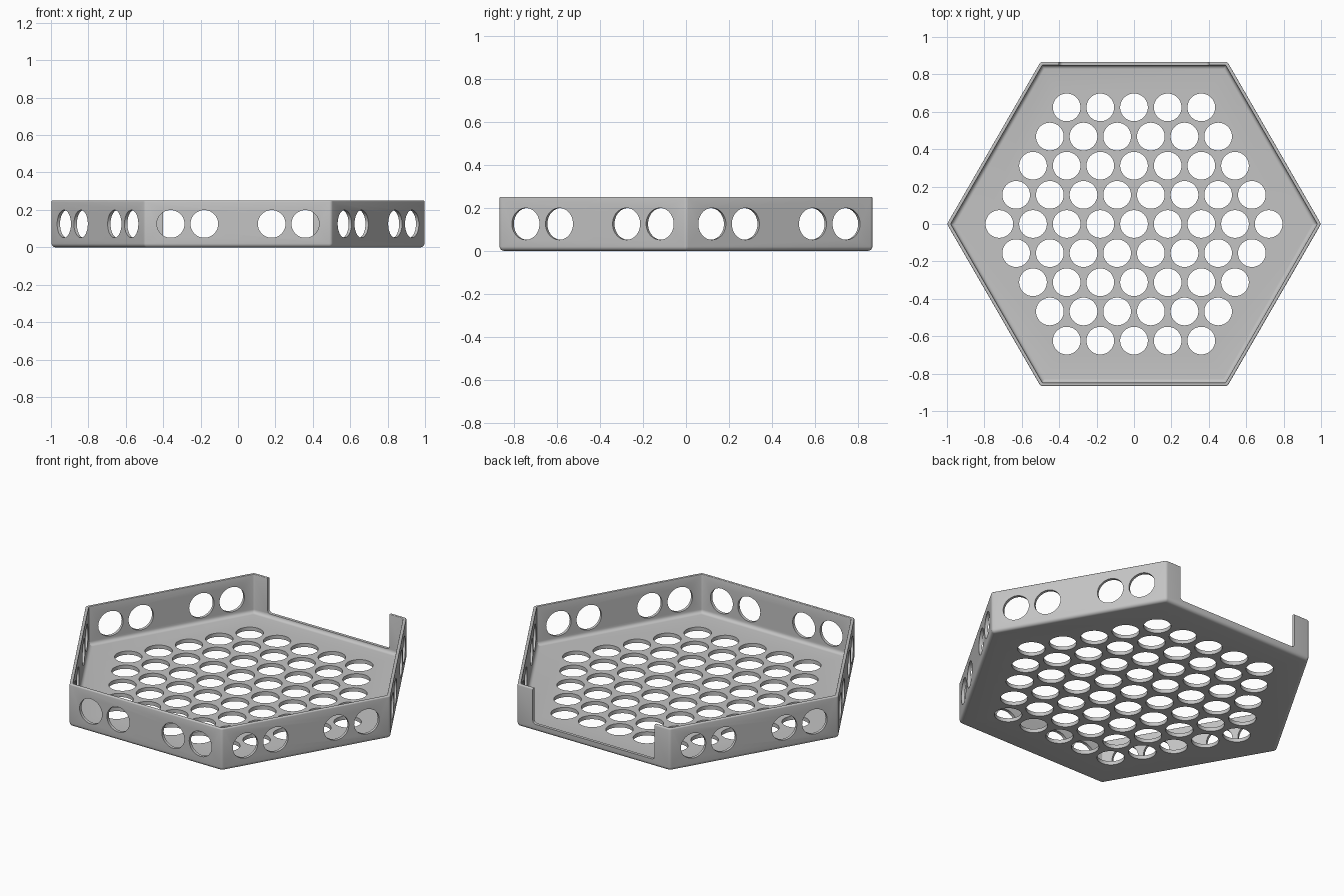
import bpy, bmesh, math
from mathutils import Matrix, Vector

cube = bpy.data.objects.get("Cube")
if cube:
    bpy.data.objects.remove(cube, do_unlink=True)

APOTHEM = math.sqrt(3) / 2
HEIGHT, WALL, FLOOR = 0.25, 0.018, 0.022
HOLE_R, PITCH = 0.074, 0.18

grey = bpy.data.materials.new("plain_grey")
grey.use_nodes = True
colour = (0.55, 0.55, 0.55, 1)
grey.diffuse_color = colour
grey.node_tree.nodes["Principled BSDF"].inputs["Base Color"].default_value = colour


def make_object(name, bm):
    mesh = bpy.data.meshes.new(name)
    bmesh.ops.recalc_face_normals(bm, faces=bm.faces)
    bm.to_mesh(mesh)
    bm.free()
    mesh.materials.append(grey)
    obj = bpy.data.objects.new(name, mesh)
    bpy.context.collection.objects.link(obj)
    return obj


def arc(cx, cz, radius, start, end, steps=5):
    for i in range(steps + 1):
        a = math.radians(start + (end - start) * i / steps)
        yield cx + radius * math.cos(a), cz + radius * math.sin(a)


def hexagon(bm, apothem, z, steps=4):
    # Hexagon ring with softly rounded corners
    radius = max(0.004, 0.02 - (APOTHEM - apothem) * 0.7)
    centre = (apothem - radius) / math.cos(math.pi / 6)
    ring = []
    for k in range(6):
        corner = k * math.pi / 3
        for i in range(steps + 1):
            a = corner + math.radians(-30 + 60 * i / steps)
            ring.append(bm.verts.new((centre * math.cos(corner) + radius * math.cos(a),
                                      centre * math.sin(corner) + radius * math.sin(a), z)))
    return ring


# Tray: wall section swept round the hexagon, closed by floor faces
inner = APOTHEM - WALL
profile = [*arc(APOTHEM - 0.02, 0.02, 0.02, -90, 0),
           *arc(APOTHEM - 0.006, HEIGHT - 0.006, 0.006, 0, 90, 3),
           *arc(inner + 0.004, HEIGHT - 0.004, 0.004, 90, 180, 3),
           *arc(inner - 0.02, FLOOR + 0.02, 0.02, 0, -90)]
bm = bmesh.new()
rings = [hexagon(bm, r, z) for r, z in profile]
for low, high in zip(rings, rings[1:]):
    for i in range(len(low)):
        j = (i + 1) % len(low)
        bm.faces.new((low[i], low[j], high[j], high[i]))
bm.faces.new(rings[0])
bm.faces.new(rings[-1])
tray = make_object("hexagonal_tray", bm)


def add_drill(bm, matrix, depth):
    bmesh.ops.create_cone(bm, cap_ends=True, segments=48, radius1=HOLE_R,
                          radius2=HOLE_R, depth=depth, matrix=matrix)


# Floor drills in a hexagonal grid
bm = bmesh.new()
for row in range(-4, 5):
    count = 9 - abs(row)
    for i in range(count):
        x = (i - (count - 1) / 2) * PITCH
        add_drill(bm, Matrix.Translation((x, row * PITCH * APOTHEM, 0.01)), 0.1)

# Wall drills in pairs on every side except the open back
for k in range(6):
    if k == 1:
        continue
    turn = Matrix.Rotation(math.radians(30 + 60 * k), 4, "Z")
    for along in (-2, -1, 1, 2):
        place = Matrix.Translation((APOTHEM - 0.01, along * PITCH, HEIGHT / 2))
        add_drill(bm, turn @ place @ Matrix.Rotation(math.pi / 2, 4, "Y"), 0.08)
drills = make_object("hole_cutter", bm)

# Back opening with rounded lower corners
bm = bmesh.new()
bmesh.ops.create_cube(bm, size=1, matrix=Matrix.Translation((0, APOTHEM, 0.242))
                      @ Matrix.Diagonal(Vector((0.8, 0.08, 0.4, 1))))
lower = [e for e in bm.edges
         if all(v.co.z < 0.1 for v in e.verts)
         and abs(e.verts[0].co.x - e.verts[1].co.x) < 0.01]
bmesh.ops.bevel(bm, geom=lower, offset=0.02, segments=5, profile=0.5, affect="EDGES")
opening = make_object("back_opening_cutter", bm)

# Cut the tray, then discard the cutters
bpy.context.view_layer.objects.active = tray
tray.select_set(True)
for cutter in (drills, opening):
    cutter.hide_render = True
    mod = tray.modifiers.new(cutter.name, "BOOLEAN")
    mod.operation, mod.solver, mod.object = "DIFFERENCE", "EXACT", cutter
    bpy.ops.object.modifier_apply(modifier=mod.name)
    bpy.data.objects.remove(cutter, do_unlink=True)

bpy.ops.object.shade_smooth_by_angle(angle=math.radians(35))
